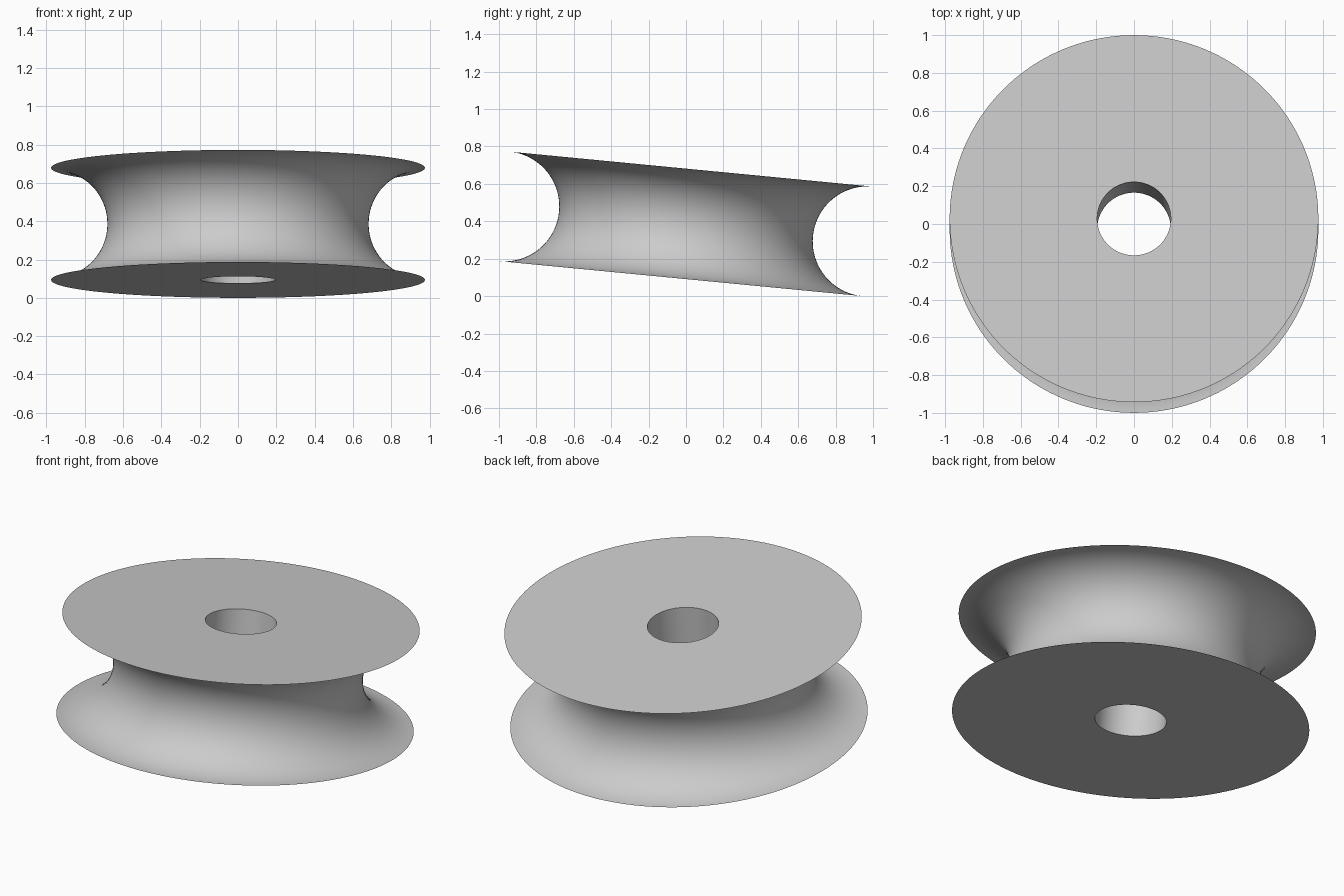
import bpy
import bmesh
from math import cos, sin, pi, radians
from mathutils import Matrix, Vector

cube = bpy.data.objects.get("Cube")
if cube:
    bpy.data.objects.remove(cube, do_unlink=True)

RIM = 0.976          # outer radius
BORE = 0.195         # axle hole radius
HALF = 0.294         # half thickness, also the groove radius
TILT = radians(-5.5)
ARC_STEPS = 40
SEGMENTS = 160

# Plain grey material
grey = bpy.data.materials.new("light grey")
grey.use_nodes = True
colour = (0.6, 0.6, 0.6, 1)
grey.diffuse_color = colour
grey.node_tree.nodes["Principled BSDF"].inputs["Base Color"].default_value = colour

# Cross-section: bore wall, then the semicircular groove from top rim to bottom rim
profile = [(BORE, -HALF), (BORE, HALF)]
for i in range(ARC_STEPS + 1):
    a = pi * i / ARC_STEPS
    profile.append((RIM - HALF * sin(a), HALF * cos(a)))

# Revolve the closed cross-section about the axle
bm = bmesh.new()
verts = [bm.verts.new((r, 0, z)) for r, z in profile]
edges = [bm.edges.new((v, verts[(i + 1) % len(verts)])) for i, v in enumerate(verts)]
bmesh.ops.spin(bm, geom=verts + edges, cent=(0, 0, 0), axis=(0, 0, 1),
               angle=2 * pi, steps=SEGMENTS, use_merge=True)
bmesh.ops.remove_doubles(bm, verts=bm.verts, dist=1e-5)
bmesh.ops.recalc_face_normals(bm, faces=bm.faces)

# Lean the wheel forward and rest it on the ground
bm.transform(Matrix.Rotation(TILT, 4, "X"))
lowest = min(v.co.z for v in bm.verts)
bmesh.ops.translate(bm, verts=bm.verts, vec=Vector((0, 0, -lowest)))

mesh = bpy.data.meshes.new("grooved_wheel")
bm.to_mesh(mesh)
bm.free()
mesh.materials.append(grey)
wheel = bpy.data.objects.new("grooved_wheel", mesh)
bpy.context.collection.objects.link(wheel)

bpy.ops.object.select_all(action="DESELECT")
wheel.select_set(True)
bpy.context.view_layer.objects.active = wheel
bpy.ops.object.shade_smooth_by_angle(angle=radians(30))
